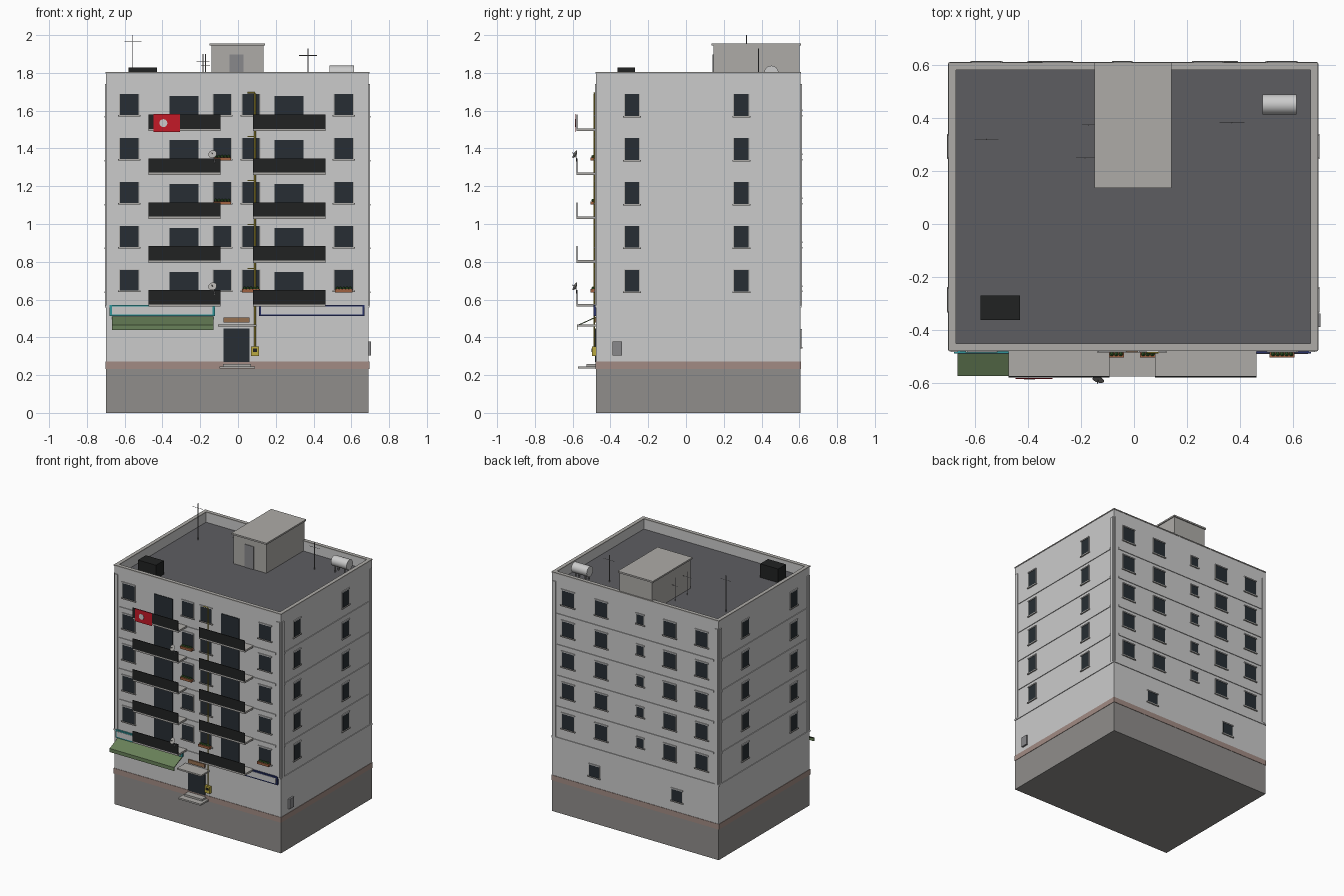
import bpy, bmesh, math
from mathutils import Matrix, Vector

if "Cube" in bpy.data.objects:
    bpy.data.objects.remove(bpy.data.objects["Cube"])

COL = dict(
    wall=(.70, .70, .70), base=(.28, .27, .26), stripe=(.36, .26, .23), roof=(.11, .11, .12),
    glass=(.02, .027, .033), dark=(.015, .016, .016), concrete=(.42, .41, .39), teal=(.03, .30, .32),
    navy=(.02, .03, .13), white=(.75, .76, .75), green=(.14, .22, .10), red=(.55, .01, .02),
    yellow=(.50, .40, .05), wood=(.30, .16, .08), terracotta=(.35, .12, .05), leaf=(.05, .15, .03),
    metal=(.25, .25, .26))
mats = {}
for k, c in COL.items():
    mats[k] = bpy.data.materials.new(k)
    mats[k].diffuse_color = (*c, 1)

X0, X1, Y0, Y1 = -.698, .692, -.477, .607
ROOF, TOP = 1.725, 1.805
FLOORS = [0.93 * i / 4 for i in range(5)]      # offsets above the lowest upper floor
parts = {}


def part(name, mat):
    """Bmesh that collects every repeat of one named part."""
    if name not in parts:
        parts[name] = (bmesh.new(), mat)
    return parts[name][0]


def box(name, mat, x0, x1, y0, y1, z0, z1):
    m = Matrix.Translation(((x0 + x1) / 2, (y0 + y1) / 2, (z0 + z1) / 2)) @ \
        Matrix.Diagonal((x1 - x0, y1 - y0, z1 - z0, 1))
    bmesh.ops.create_cube(part(name, mat), size=1, matrix=m)


def panel(name, mat, side, u0, u1, z0, z1, d0, d1):
    """Box on a wall; u runs along the wall, d is the distance out of it."""
    if side == 'front':
        box(name, mat, u0, u1, Y0 - d1, Y0 - d0, z0, z1)
    elif side == 'back':
        box(name, mat, u0, u1, Y1 + d0, Y1 + d1, z0, z1)
    elif side == 'right':
        box(name, mat, X1 + d0, X1 + d1, u0, u1, z0, z1)
    else:
        box(name, mat, X0 - d1, X0 - d0, u0, u1, z0, z1)


def rod(name, mat, a, b, r, seg=8, r2=None):
    a, b = Vector(a), Vector(b)
    d = b - a
    m = Matrix.Translation((a + b) / 2) @ d.to_track_quat('Z', 'Y').to_matrix().to_4x4()
    bmesh.ops.create_cone(part(name, mat), cap_ends=True, segments=seg, radius1=r,
                          radius2=r if r2 is None else r2, depth=d.length, matrix=m)


def window(side, u, z0, z1, w):
    a, b = u - w / 2, u + w / 2
    panel('window_frame', 'concrete', side, a - .005, b + .005, z0 - .004, z1 + .004, -.01, .003)
    panel('window_glass', 'glass', side, a, b, z0, z1, -.01, .004)
    panel('window_sill', 'concrete', side, a - .01, b + .01, z0 - .008, z0, -.01, .009)
    panel('window_lintel', 'wall', side, a - .006, b + .006, z1 + .001, z1 + .009, -.01, .007)


# main body
box('base', 'base', X0, X1, Y0, Y1, 0, .235)
box('plinth_stripe', 'stripe', X0 - .003, X1 + .003, Y0 - .003, Y1 + .003, .232, .272)
box('walls', 'wall', X0, X1, Y0, Y1, .27, ROOF - .005)
T = .022
box('roof_floor', 'roof', X0 + T, X1 - T, Y0 + T, Y1 - T, ROOF - .01, ROOF)
for y in (Y0, Y1 - T):
    box('parapet', 'wall', X0, X1, y, y + T, ROOF - .005, TOP - .005)
    box('coping', 'concrete', X0 - .003, X1 + .003, y - .003, y + T + .003, TOP - .008, TOP)
for x in (X0, X1 - T):
    box('parapet', 'wall', x, x + T, Y0 + T, Y1 - T, ROOF - .005, TOP - .005)
    box('coping', 'concrete', x - .003, x + T + .003, Y0 + T, Y1 - T, TOP - .008, TOP)

# floor bands and corner strips on all sides
for side, a, b in (('front', X0, X1), ('back', X0, X1), ('left', Y0, Y1), ('right', Y0, Y1)):
    panel('floor_band', 'wall', side, a, b, .557, .568, -.01, .005)
    for f in FLOORS[1:]:
        panel('floor_band', 'wall', side, a + .04, b - .04, .557 + f, .572 + f, -.01, .005)
    for u in (a + .008, b - .032):
        panel('corner_strip', 'wall', side, u, u + .024, .568, 1.74, -.01, .006)

# upper floors: windows, balconies
for f in FLOORS:
    z0, z1 = .647 + f, .757 + f
    for u, w in ((-.576, .1), (-.084, .092), (.069, .09), (.56, .1)):
        window('front', u, z0, z1, w)
    for side in ('left', 'right'):
        for u in (-.286, .293):
            window(side, u, z0 - .005, z1, .076)
    for u in (-.558, -.29, .28, .558):
        window('back', u, z0, z1, .1)
    window('back', -.045, .675 + f, .745 + f, .058)
    for x0, x1, d in ((-.474, -.093, -.286), (.08, .463, .27)):
        panel('balcony_slab', 'concrete', 'front', x0, x1, .562 + f, .576 + f, -.01, .102)
        panel('balcony_railing', 'dark', 'front', x0, x1, .574 + f, .65 + f, .098, .103)
        panel('balcony_door', 'glass', 'front', d - .077, d + .077, .576 + f, .747 + f, -.01, .004)
for u in (-.35, .34):
    window('back', u, .35, .435, .085)

# flag hung on the top balcony
panel('flag', 'red', 'front', -.447, -.308, 1.487, 1.582, .105, .109)
rod('flag_disc', 'white', (-.395, Y0 - .106, 1.534), (-.395, Y0 - .111, 1.534), .021, 20)

# entrance
panel('entrance_door', 'glass', 'front', -.077, .062, .27, .447, -.01, .006)
panel('entrance_canopy', 'concrete', 'front', -.105, .098, .457, .468, -.01, .1)
panel('entrance_plaque', 'wood', 'front', -.077, .062, .478, .506, -.01, .008)
panel('entrance_step', 'concrete', 'front', -.097, .09, .234, .246, -.01, .095)
panel('entrance_step', 'concrete', 'front', -.08, .07, .246, .26, -.01, .05)

# shop signs
for c, a, b in (('teal', -.68, -.122), ('navy', .11, .67)):
    panel(c + '_shop_sign', c, 'front', a, b, .512, .572, -.01, .012)
    panel('sign_face', 'white', 'front', a + .012, b - .012, .521, .562, 0, .014)

# awning: extruded side profile
bm = part('awning', 'green')
prof = [(Y0, .51), (-.575, .465), (-.575, .438), (-.571, .438), (-.571, .461), (Y0, .504)]
face = bm.faces.new([bm.verts.new((-.668, y, z)) for y, z in prof])
ext = bmesh.ops.extrude_face_region(bm, geom=[face])['geom']
bmesh.ops.translate(bm, vec=(.538, 0, 0), verts=[v for v in ext if isinstance(v, bmesh.types.BMVert)])

# gas pipe with meter box and branches
rod('gas_pipe', 'yellow', (.09, Y0 - .009, .33), (.09, Y0 - .009, 1.69), .004)
for f in FLOORS:
    rod('gas_pipe', 'yellow', (.05, Y0 - .009, .765 + f), (.09, Y0 - .009, .765 + f), .003)
panel('gas_meter_box', 'yellow', 'front', .068, .112, .3, .352, -.005, .02)
panel('gas_meter_dial', 'dark', 'front', .08, .1, .322, .34, 0, .022)

# window flower boxes
for x, f in ((-.084, FLOORS[3]), (-.084, FLOORS[2]), (.069, 0), (.56, 0)):
    panel('flower_box', 'terracotta', 'front', x - .047, x + .047, .638 + f, .655 + f, 0, .028)
    for i in range(5):
        m = Matrix.Translation((x - .034 + i * .017, Y0 - .015, .66 + f))
        bmesh.ops.create_icosphere(part('flowers', 'leaf'), subdivisions=1, radius=.009, matrix=m)

# satellite dishes
for z in (.667, 1.367):
    c, n = Vector((-.133, -.583, z)), Vector((-.25, -.85, .45)).normalized()
    rod('satellite_dish', 'concrete', c, c + n * .007, .014, 20, .023)
    rod('dish_arm', 'metal', c, (-.12, -.577, z - .05), .0025)
    rod('dish_arm', 'metal', c, c + n * .024, .0015)

# wall air-conditioning unit
panel('air_conditioner', 'metal', 'right', -.39, -.338, .303, .378, -.01, .013)

# rooftop stair house
box('stair_house', 'concrete', -.14, .135, .145, .602, ROOF, 1.946)
box('stair_house_roof', 'concrete', -.15, .142, .136, .61, 1.944, 1.956)
box('stair_house_door', 'metal', -.044, .03, .141, .15, ROOF, 1.898)

# water tank and dark roof box
rod('water_tank', 'white', (.485, .452, 1.8), (.615, .452, 1.8), .038, 32)
for x in (.505, .585):
    for y in (.43, .47):
        box('tank_leg', 'metal', x, x + .008, y - .004, y + .004, ROOF, 1.785)
box('roof_unit', 'dark', -.58, -.43, -.363, -.27, ROOF, 1.828)

# antennas: mast plus cross bars
for x, y, top, bars in ((-.557, .32, 2.0, ((1.965, .045),)),
                        (.37, .383, 1.93, ((1.892, .047),)),
                        (-.172, .375, 1.90, ((1.84, .024),)),
                        (-.185, .25, 1.90, ((1.862, .035),))):
    rod('antenna_mast', 'metal', (x, y, ROOF), (x, y, top), .0025, 6)
    for z, h in bars:
        rod('antenna_bar', 'metal', (x - h, y, z), (x + h, y, z), .0015, 6)

# turn the collected parts into objects
for name, (bm, mat) in parts.items():
    bmesh.ops.recalc_face_normals(bm, faces=bm.faces)
    me = bpy.data.meshes.new(name)
    bm.to_mesh(me)
    bm.free()
    me.materials.append(mats[mat])
    ob = bpy.data.objects.new(name, me)
    bpy.context.collection.objects.link(ob)
    if name in ('water_tank', 'satellite_dish', 'gas_pipe'):
        bpy.context.view_layer.objects.active = ob
        ob.select_set(True)
        bpy.ops.object.shade_smooth_by_angle()
        ob.select_set(False)

for m in bpy.data.materials:
    if m.users and not m.is_grease_pencil:
        m.use_nodes = True
        m.node_tree.nodes["Principled BSDF"].inputs["Base Color"].default_value = m.diffuse_color
